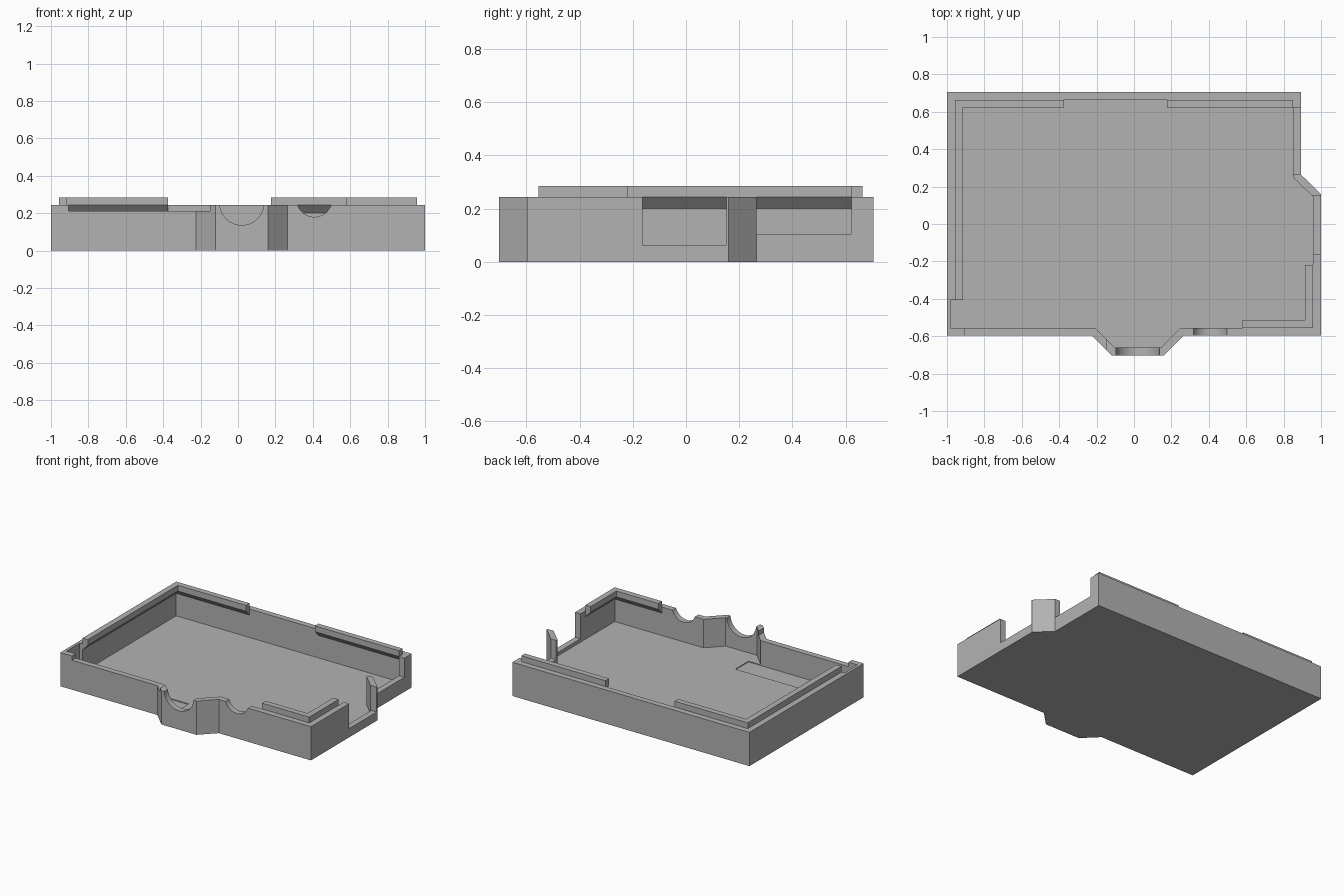
import bpy, bmesh, math
from mathutils import Matrix, Vector

if "Cube" in bpy.data.objects:
    bpy.data.objects.remove(bpy.data.objects["Cube"])

grey = bpy.data.materials.new("light_grey")
grey.use_nodes = True
COLOUR = (0.45, 0.45, 0.45, 1)
grey.diffuse_color = COLOUR
grey.node_tree.nodes["Principled BSDF"].inputs["Base Color"].default_value = COLOUR

TOP, FLOOR, LIP_TOP = 0.243, 0.038, 0.285


def make_object(name, bm):
    bmesh.ops.recalc_face_normals(bm, faces=bm.faces)
    mesh = bpy.data.meshes.new(name)
    bm.to_mesh(mesh)
    bm.free()
    mesh.materials.append(grey)
    obj = bpy.data.objects.new(name, mesh)
    bpy.context.collection.objects.link(obj)
    return obj


def prism(name, outline, z0, z1):
    bm = bmesh.new()
    face = bm.faces.new([bm.verts.new((x, y, z0)) for x, y in outline])
    top = bmesh.ops.extrude_face_region(bm, geom=[face])["geom"]
    bmesh.ops.translate(bm, vec=(0, 0, z1 - z0),
                        verts=[v for v in top if isinstance(v, bmesh.types.BMVert)])
    return make_object(name, bm)


def block(name, x0, x1, y0, y1, z0, z1):
    return prism(name, [(x0, y0), (x1, y0), (x1, y1), (x0, y1)], z0, z1)


def cylinder(name, x, y, z, radius, depth):
    bm = bmesh.new()
    bmesh.ops.create_cone(bm, cap_ends=True, segments=64, radius1=radius, radius2=radius,
                          depth=depth, matrix=Matrix.Translation((x, y, z))
                          @ Matrix.Rotation(math.pi / 2, 4, "X"))
    return make_object(name, bm)


def cut(target, cutter):
    mod = target.modifiers.new("cut", "BOOLEAN")
    mod.operation, mod.solver, mod.object = "DIFFERENCE", "EXACT", cutter
    bpy.context.view_layer.objects.active = target
    bpy.ops.object.modifier_apply(modifier=mod.name)
    bpy.data.objects.remove(cutter)


def lip(name, outer, inner):
    """Raised strip along a wall, with a sloped underside, mitred at corners."""
    bm = bmesh.new()
    rings = []
    for o, i in zip(outer, inner):
        section = [(*o, 0.20), (*i, TOP), (*i, LIP_TOP), (*o, LIP_TOP)]
        rings.append([bm.verts.new(p) for p in section])
    for a, b in zip(rings, rings[1:]):
        for k in range(4):
            n = (k + 1) % 4
            bm.faces.new((a[k], a[n], b[n], b[k]))
    bm.faces.new(rings[0])
    bm.faces.new(rings[-1][::-1])
    return make_object(name, bm)


# Case shell: outer body with a hollow
outer = [(-1, -0.597), (-0.225, -0.597), (-0.12, -0.702), (0.16, -0.702), (0.265, -0.597),
         (1, -0.597), (1, 0.16), (0.892, 0.265), (0.892, 0.705), (-1, 0.705)]
inner = [(-0.957, -0.555), (-0.207, -0.555), (-0.104, -0.66), (0.145, -0.66), (0.248, -0.555),
         (0.957, -0.555), (0.957, 0.145), (0.85, 0.25), (0.85, 0.663), (-0.957, 0.663)]
case = prism("case_shell", outer, 0, TOP)
cut(case, prism("hollow", inner, FLOOR, 0.5))

# Shallow pocket in the floor and side wall at the front corner
cut(case, block("pocket", -0.98, -0.11, -0.555, -0.405, FLOOR - 0.006, 0.5))

# Openings in the left side wall
cut(case, block("low_opening", 0.945, 1.1, -0.163, 0.152, 0.063, 0.5))
cut(case, block("rear_opening", 0.83, 0.95, 0.265, 0.622, 0.105, 0.5))

# Lowered stretch of the front wall
cut(case, block("front_step", -0.907, -0.15, -0.8, -0.54, 0.212, 0.5))

# Round cable notches in the front wall
cut(case, cylinder("large_notch", 0.02, -0.68, 0.254, 0.118, 0.2))
cut(case, cylinder("small_notch", 0.408, -0.58, 0.275, 0.095, 0.2))

# Locating lips inside the wall tops
lip("side_and_back_lip",
    [(-0.957, -0.405), (-0.957, 0.663), (-0.373, 0.663)],
    [(-0.915, -0.405), (-0.915, 0.622), (-0.373, 0.622)])
lip("back_lip",
    [(0.177, 0.663), (0.85, 0.663)],
    [(0.177, 0.622), (0.85, 0.622)])
lip("front_corner_lip",
    [(0.58, -0.555), (0.957, -0.555), (0.957, -0.22)],
    [(0.58, -0.513), (0.915, -0.513), (0.915, -0.22)])
